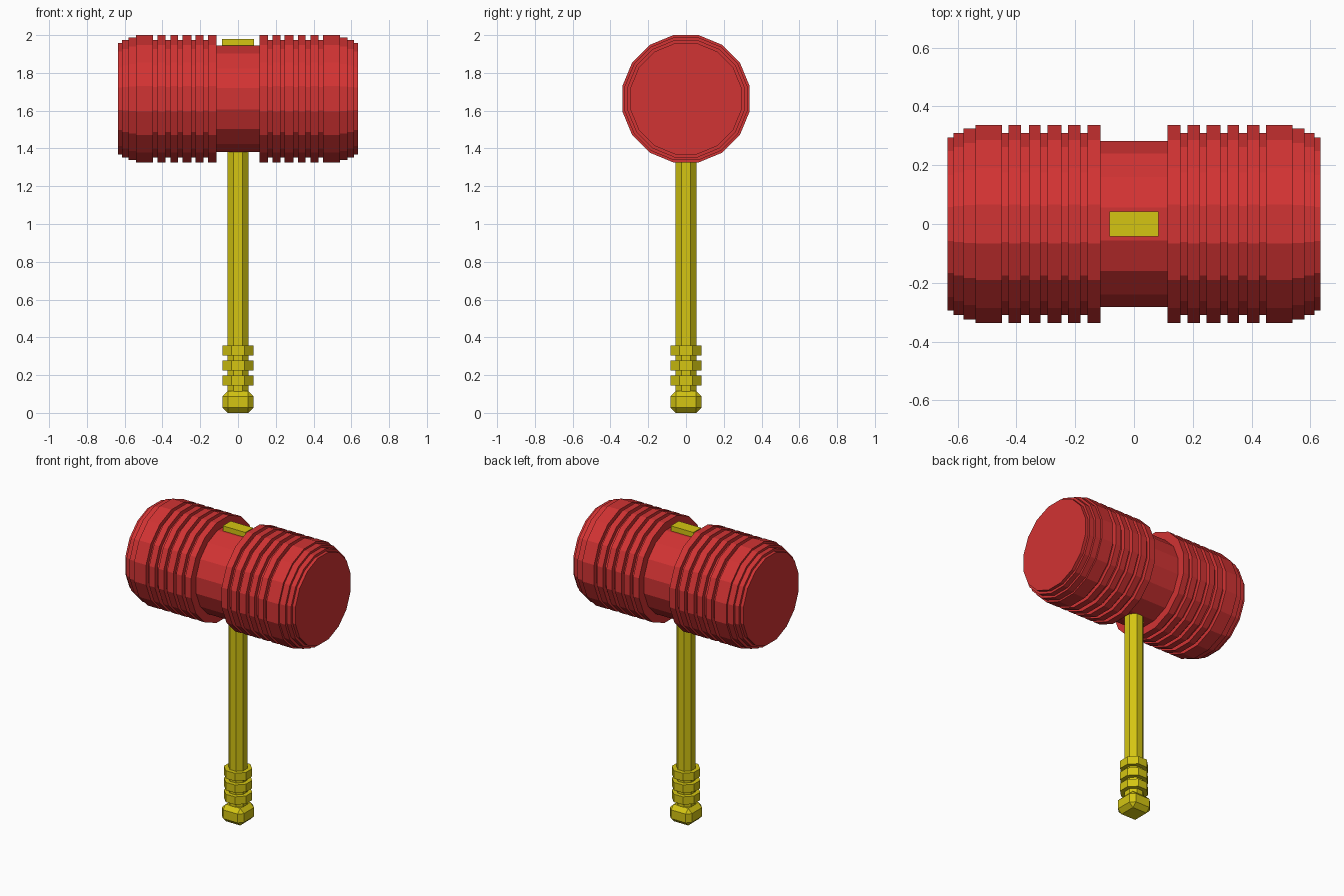
import bpy, bmesh, math
from mathutils import Matrix

if "Cube" in bpy.data.objects:
    bpy.data.objects.remove(bpy.data.objects["Cube"])


def material(name, rgb):
    m = bpy.data.materials.new(name)
    m.diffuse_color = (*rgb, 1)
    m.use_nodes = True
    m.node_tree.nodes["Principled BSDF"].inputs["Base Color"].default_value = m.diffuse_color
    return m


RED = material("red", (0.64, 0.033, 0.033))
YELLOW = material("yellow", (0.66, 0.56, 0.006))


def add(name, bm, mat):
    bmesh.ops.recalc_face_normals(bm, faces=bm.faces)
    me = bpy.data.meshes.new(name)
    bm.to_mesh(me)
    bm.free()
    me.materials.append(mat)
    ob = bpy.data.objects.new(name, me)
    bpy.context.collection.objects.link(ob)
    return ob


def lathe(profile, sides):
    """Closed prism stack along z; profile = (height, flat-side radius)."""
    bm = bmesh.new()
    rings = []
    for z, apothem in profile:
        r = apothem / math.cos(math.pi / sides)
        rings.append([bm.verts.new((r * math.cos(a), r * math.sin(a), z))
                      for a in ((i + 0.5) * 2 * math.pi / sides for i in range(sides))])
    for lo, hi in zip(rings, rings[1:]):
        for i in range(sides):
            j = (i + 1) % sides
            bm.faces.new((lo[i], lo[j], hi[j], hi[i]))
    bm.faces.new(rings[0][::-1])
    bm.faces.new(rings[-1])
    return bm


def box(size, z0, z1):
    bm = bmesh.new()
    bmesh.ops.create_cube(bm, size=1)
    bmesh.ops.scale(bm, vec=(size[0], size[1], z1 - z0), verts=bm.verts)
    bmesh.ops.translate(bm, vec=(0, 0, (z0 + z1) / 2), verts=bm.verts)
    return bm


# Head: 16-sided stepped barrel, neck in the middle, ridges and grooves outward
RIDGE, GROOVE = 0.337, 0.310
steps = [(0.114, 0.283)]                       # (outer end of band, radius)
for i, x in enumerate((0.158, 0.182, 0.225, 0.247, 0.295, 0.318,
                       0.358, 0.385, 0.427, 0.450, 0.539)):
    steps.append((x, GROOVE if i % 2 else RIDGE))
steps += [(0.581, 0.325), (0.614, 0.310), (0.635, 0.294)]

half = []
start = 0.0
for end, r in steps:
    half += [(start, r), (end, r)]
    start = end
half = half[1:]                                # neck spans the middle unbroken
profile = [(-x, r) for x, r in reversed(half)] + half
bm = lathe(profile, 16)
bmesh.ops.transform(bm, verts=bm.verts,
                    matrix=Matrix.Translation((0, 0, 1.663)) @ Matrix.Rotation(math.pi / 2, 4, 'Y'))
add("hammer_head", bm, RED)

# Peg showing through the top of the neck
add("top_peg", box((0.168, 0.084), 1.90, 1.98), YELLOW)

# Octagonal handle and grip rings
add("handle", lathe([(0.05, 0.055), (1.45, 0.055)], 8), YELLOW)
for i, z in enumerate((0.145, 0.225, 0.304)):
    add(f"grip_ring_{i + 1}", lathe([(z, 0.082), (z + 0.053, 0.082)], 8), YELLOW)

# Chamfered block pommel
bm = box((0.164, 0.164), 0.0, 0.115)
bmesh.ops.bevel(bm, geom=bm.edges[:], offset=0.028, segments=1,
                affect='EDGES', offset_type='OFFSET')
add("pommel", bm, YELLOW)
